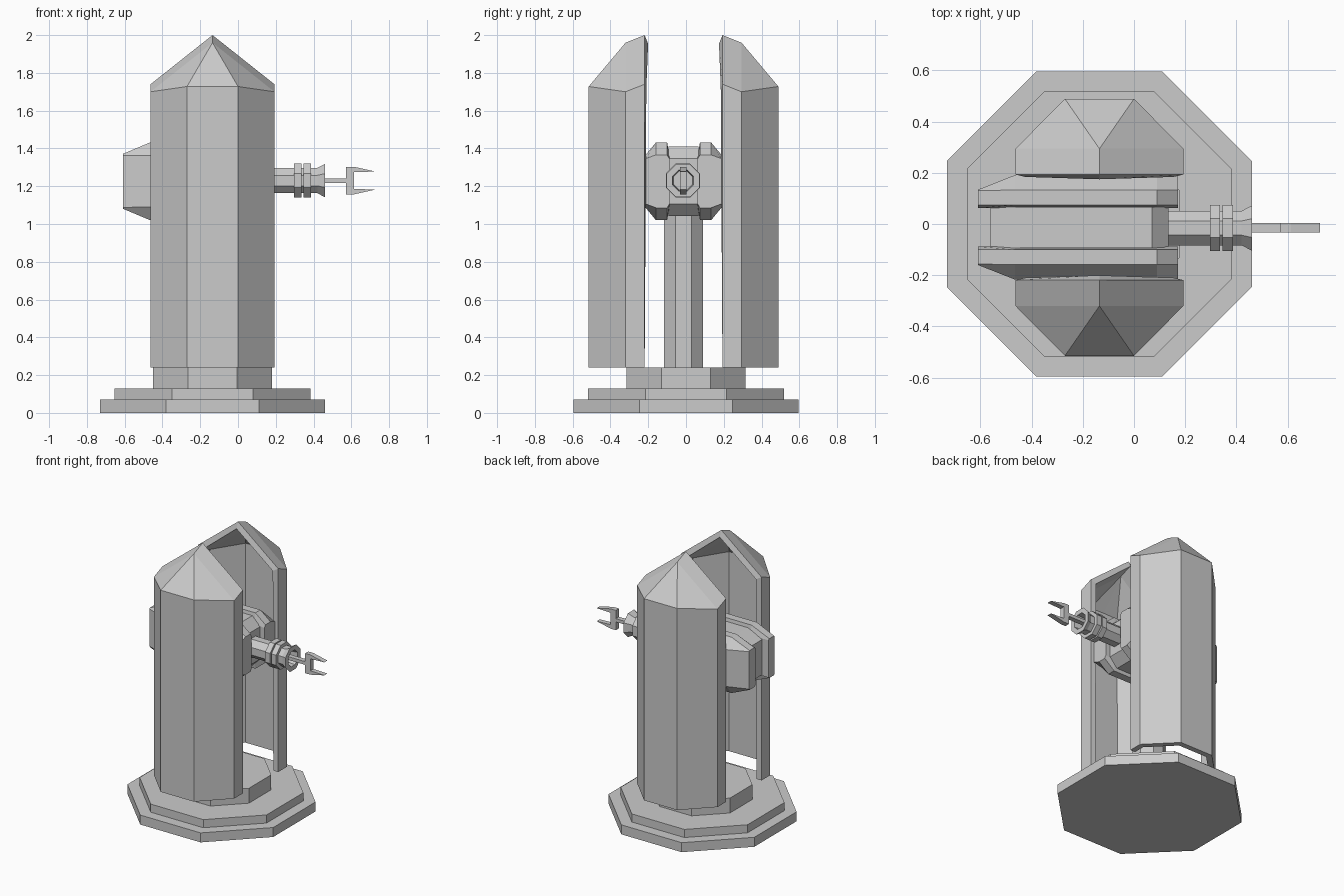
import bpy, bmesh, math

if "Cube" in bpy.data.objects:
    bpy.data.objects.remove(bpy.data.objects["Cube"])

CX, CY, GZ = -0.135, -0.013, 1.23   # column axis, symmetry plane, barrel height


def finish(name, verts, faces):
    mesh = bpy.data.meshes.new(name)
    mesh.from_pydata(verts, [], faces)
    bm = bmesh.new()
    bm.from_mesh(mesh)
    bmesh.ops.recalc_face_normals(bm, faces=bm.faces)
    bm.to_mesh(mesh)
    bm.free()
    obj = bpy.data.objects.new(name, mesh)
    bpy.context.collection.objects.link(obj)
    return obj


def loft(name, sections):
    """Closed skin through equal-length rings of 3D points."""
    n = len(sections[0])
    verts = [p for s in sections for p in s]
    faces = [(k * n + i, k * n + (i + 1) % n, (k + 1) * n + (i + 1) % n, (k + 1) * n + i)
             for k in range(len(sections) - 1) for i in range(n)]
    faces += [tuple(range(n)), tuple(range(len(verts) - n, len(verts)))]
    return finish(name, verts, faces)


def octagon(apothem):
    r = apothem / math.cos(math.pi / 8)
    return [(r * math.cos(math.pi / 8 + i * math.pi / 4),
             r * math.sin(math.pi / 8 + i * math.pi / 4)) for i in range(8)]


def upright(name, apothem, z0, z1, cy=0.0):
    return loft(name, [[(CX + a, cy + b, z) for a, b in octagon(apothem)] for z in (z0, z1)])


def turned(name, profile):
    """Eight-sided part along x from (x, radius) pairs."""
    return loft(name, [[(x, CY - 0.003 + a, GZ + b) for a, b in octagon(r)] for x, r in profile])


# Stepped base and central post
upright("base_plate", 0.595, 0, 0.07)
upright("base_step", 0.518, 0.07, 0.13)
upright("base_hub", 0.315, 0.13, 0.24)
upright("post", 0.104, 0.24, 1.12, CY)


# Two hollow shield shells with pitched tops
def shell(name, s):
    ring = [(-0.328, 0.206, 1.74), (-0.328, 0.307, 1.70), (-0.135, 0.502, 1.728),
            (0.135, 0.502, 1.728), (0.328, 0.307, 1.70), (0.328, 0.206, 1.74)]
    pts = [(x, y, 0.24) for x, y, z in ring] + ring
    pts += [(0, 0.206, 2.0), (0, 0.307, 1.96), (0, 0.502, 1.728)]
    faces = [(0, 1, 7, 6), (1, 2, 8, 7), (2, 3, 9, 14, 8), (3, 4, 10, 9), (4, 5, 11, 10),
             (6, 7, 13, 12), (7, 8, 13), (8, 14, 13),
             (11, 10, 13, 12), (10, 9, 13), (9, 14, 13)]
    obj = finish(name, [(CX + x, CY + s * y, z) for x, y, z in pts], faces)
    mod = obj.modifiers.new("thickness", 'SOLIDIFY')
    mod.thickness = 0.04
    mod.offset = -1
    mod.use_even_offset = True


shell("front_shield", -1)
shell("back_shield", 1)


# Head: chamfered cheek on each side of a central block
def cheek(name, s):
    def section(x, outer, edge, top, shoulder):
        half = [(0.075, shoulder), (0.087, top), (edge, top), (outer, shoulder)]
        yz = half + [(y, -z) for y, z in reversed(half)]
        return [(x, CY + s * y, 1.226 + z) for y, z in yz]
    loft(name, [section(-0.61, 0.147, 0.143, 0.145, 0.138),
                section(-0.465, 0.204, 0.146, 0.206, 0.136),
                section(0.09, 0.204, 0.146, 0.206, 0.136),
                section(0.172, 0.2, 0.146, 0.14, 0.12)])


cheek("head_cheek_front", -1)
cheek("head_cheek_back", 1)
core = [(-0.56, 0.13), (-0.44, 0.183), (0.07, 0.183), (0.135, 0.12)]
loft("head_core", [[(x, CY - 0.08, 1.226 - h), (x, CY + 0.08, 1.226 - h),
                    (x, CY + 0.08, 1.226 + h), (x, CY - 0.08, 1.226 + h)] for x, h in core])

# Barrel with hollow flared muzzle and two rings
turned("barrel", [(0.12, 0.067), (0.42, 0.067), (0.46, 0.088), (0.46, 0.055), (0.40, 0.05)])
for i, x in enumerate((0.296, 0.346)):
    turned(f"barrel_ring_{i + 1}", [(x, 0.09), (x + 0.04, 0.09)])

# Rod and two-pronged fork, one flat outline
top = [(0.39, 0.012), (0.571, 0.012), (0.571, 0.073), (0.614, 0.073),
       (0.727, 0.048), (0.614, 0.044)]
outline = top + [(x, -z) for x, z in reversed(top)]
loft("fork", [[(x, y, GZ + z) for x, z in outline] for y in (-0.033, 0.003)])
